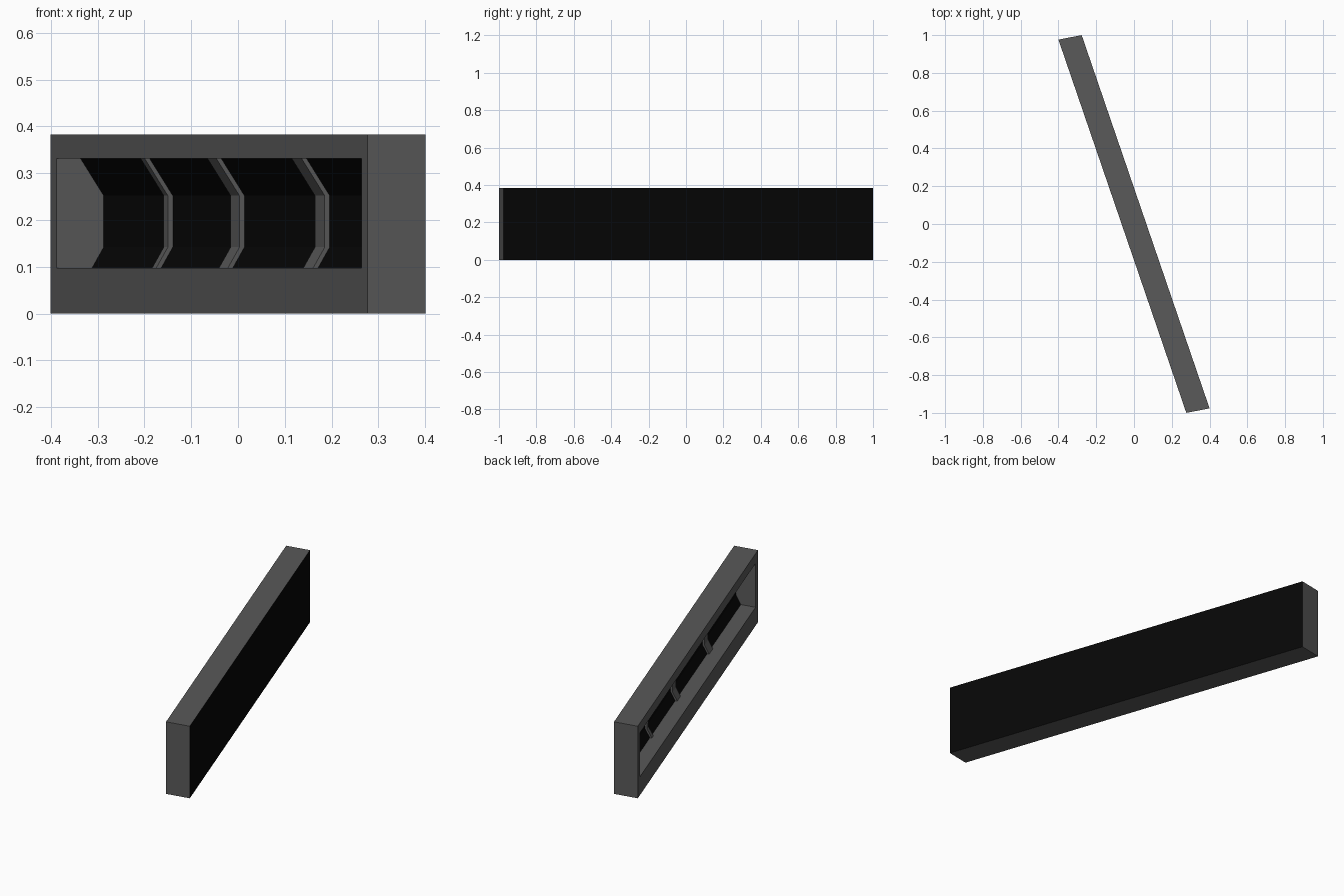
import bpy, bmesh
from mathutils import Vector

if "Cube" in bpy.data.objects:
    bpy.data.objects.remove(bpy.data.objects["Cube"])

# Slanted wall frame: s runs along the length (0-1), t through the thickness (0-1)
ORIGIN = Vector((-0.4, 0.976, 0))
LENGTH = Vector((0.677, -1.976, 0))
DEPTH = Vector((0.123, 0.024, 0))
H = 0.383
S0, S1, Z0, Z1 = 0.018, 0.98, 0.098, 0.331


def place(s, t, z):
    return ORIGIN + LENGTH * s + DEPTH * t + Vector((0, 0, z))


def material(name, v):
    m = bpy.data.materials.new(name)
    m.diffuse_color = (v, v, v, 1)
    m.use_nodes = True
    m.node_tree.nodes["Principled BSDF"].inputs["Base Color"].default_value = m.diffuse_color
    return m


GREY = material("dark_grey", 0.1)
BLACK = material("black", 0.002)


def build(name, faces, mats):
    bm = bmesh.new()
    for pts, mat in faces:
        f = bm.faces.new([bm.verts.new(place(*p)) for p in pts])
        f.material_index = mat
    bmesh.ops.remove_doubles(bm, verts=bm.verts, dist=1e-5)
    bmesh.ops.recalc_face_normals(bm, faces=bm.faces)
    me = bpy.data.meshes.new(name)
    bm.to_mesh(me)
    bm.free()
    for m in mats:
        me.materials.append(m)
    ob = bpy.data.objects.new(name, me)
    bpy.context.collection.objects.link(ob)
    return ob


def sides(profile, a, b, mats):
    # Quads joining a (t, z) profile at s=a to the same profile at s=b
    n = len(profile)
    return [([(a, *profile[i]), (b, *profile[i]),
              (b, *profile[(i + 1) % n]), (a, *profile[(i + 1) % n])], mats[i])
            for i in range(n) if mats[i] is not None]


def caps(profile, a, b):
    return [([(s, *p) for p in profile], 0) for s in (a, b)]


# Outer box, open on the front face, with black rear face
box = [(0, 0), (0, H), (1, H), (1, 0)]
faces = sides(box, 0, 1, [None, 0, 1, 0]) + caps(box, 0, 1)

# Rim around the opening
outer = [(0, 0, 0), (1, 0, 0), (1, 0, H), (0, 0, H)]
inner = [(S0, 0, Z0), (S1, 0, Z0), (S1, 0, Z1), (S0, 0, Z1)]
for i in range(4):
    j = (i + 1) % 4
    faces.append(([outer[i], outer[j], inner[j], inner[i]], 0))

# Recess with a bent black back
wall = [(0.42, Z1), (0.82, 0.252), (0.82, 0.142), (0.62, Z0)]
recess = [(0, Z1)] + wall + [(0, Z0)]
faces += sides(recess, S0, S1, [0, 1, 1, 1, 0, None]) + caps(recess, S0, S1)
build("recessed_wall", faces, [GREY, BLACK])

# Bent ribs dividing the recess
rib = wall + [(t - 0.085, z) for t, z in reversed(wall)]
for i, (a, b) in enumerate([(0.223, 0.236), (0.434, 0.462), (0.700, 0.731)]):
    build(f"rib_{i + 1}", sides(rib, a, b, [0] * 8) + caps(rib, a, b), [GREY])
